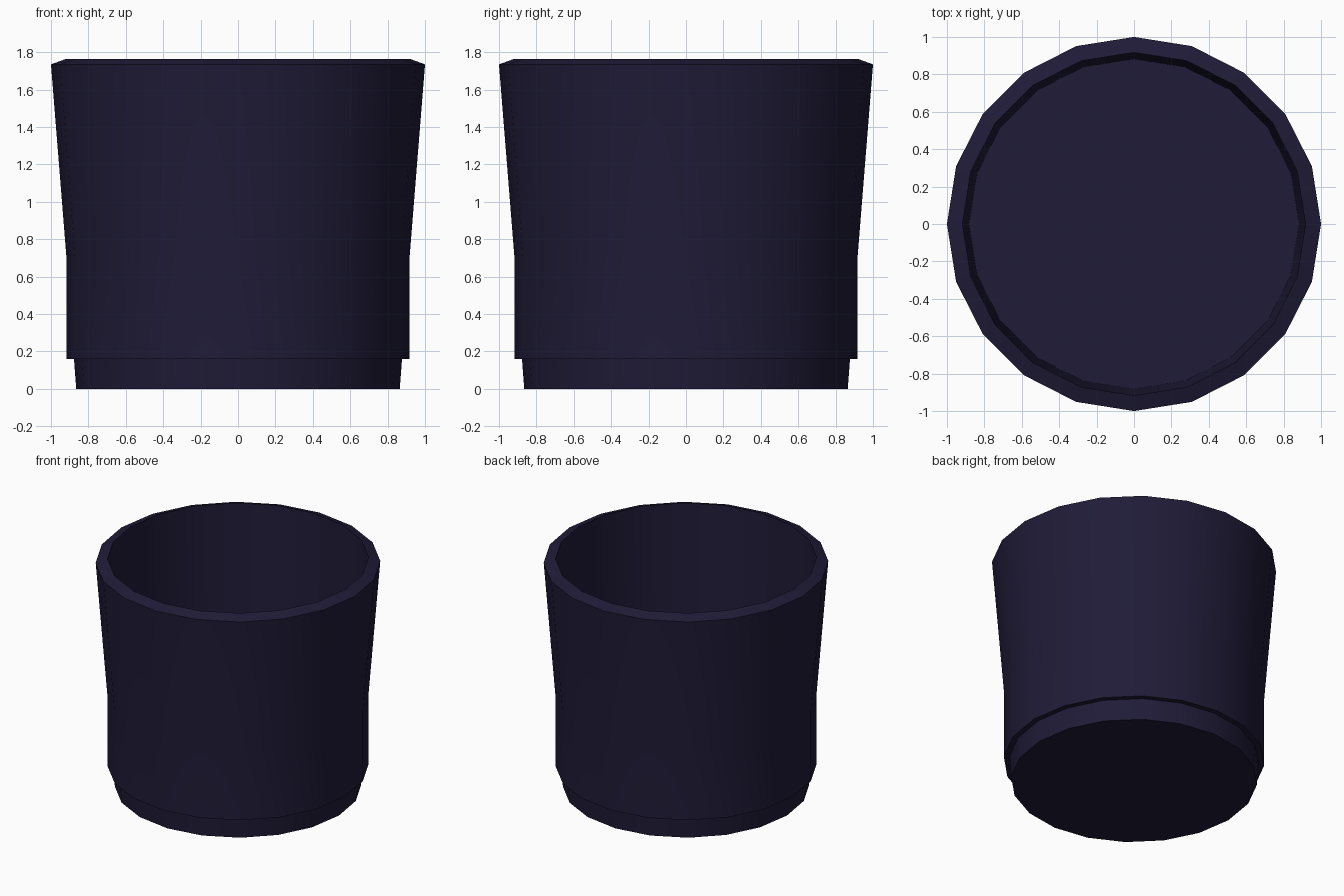
import bpy, bmesh, math

if "Cube" in bpy.data.objects:
    bpy.data.objects.remove(bpy.data.objects["Cube"])

SIDES = 20

# (radius, height) from the underside, up the outside, over the rim, down to the floor
PROFILE = [
    (0.865, 0.0), (0.877, 0.16),    # foot
    (0.917, 0.16), (0.917, 0.70),   # straight lower body
    (1.0, 1.735), (0.917, 1.765),   # flared wall and sloped rim
    (0.882, 0.16),                  # inner wall down to the floor
]

bm = bmesh.new()
rings = []
for r, z in PROFILE:
    rings.append([bm.verts.new((r * math.cos(2 * math.pi * i / SIDES),
                                r * math.sin(2 * math.pi * i / SIDES), z))
                  for i in range(SIDES)])
for a, b in zip(rings, rings[1:]):
    for i in range(SIDES):
        j = (i + 1) % SIDES
        bm.faces.new((a[i], a[j], b[j], b[i]))

# Underside and inner floor
bm.faces.new(rings[0][::-1])
bm.faces.new(rings[-1])
bmesh.ops.recalc_face_normals(bm, faces=bm.faces)

mesh = bpy.data.meshes.new("cup")
bm.to_mesh(mesh)
bm.free()
cup = bpy.data.objects.new("cup", mesh)
bpy.context.collection.objects.link(cup)

# Dark navy colour
mat = bpy.data.materials.new("dark_navy")
mat.diffuse_color = (0.014, 0.011, 0.039, 1)
mat.use_nodes = True
mat.node_tree.nodes["Principled BSDF"].inputs["Base Color"].default_value = mat.diffuse_color
mesh.materials.append(mat)

# Smooth sides, sharp rim and steps
bpy.context.view_layer.objects.active = cup
cup.select_set(True)
bpy.ops.object.shade_smooth_by_angle(angle=math.radians(30))
